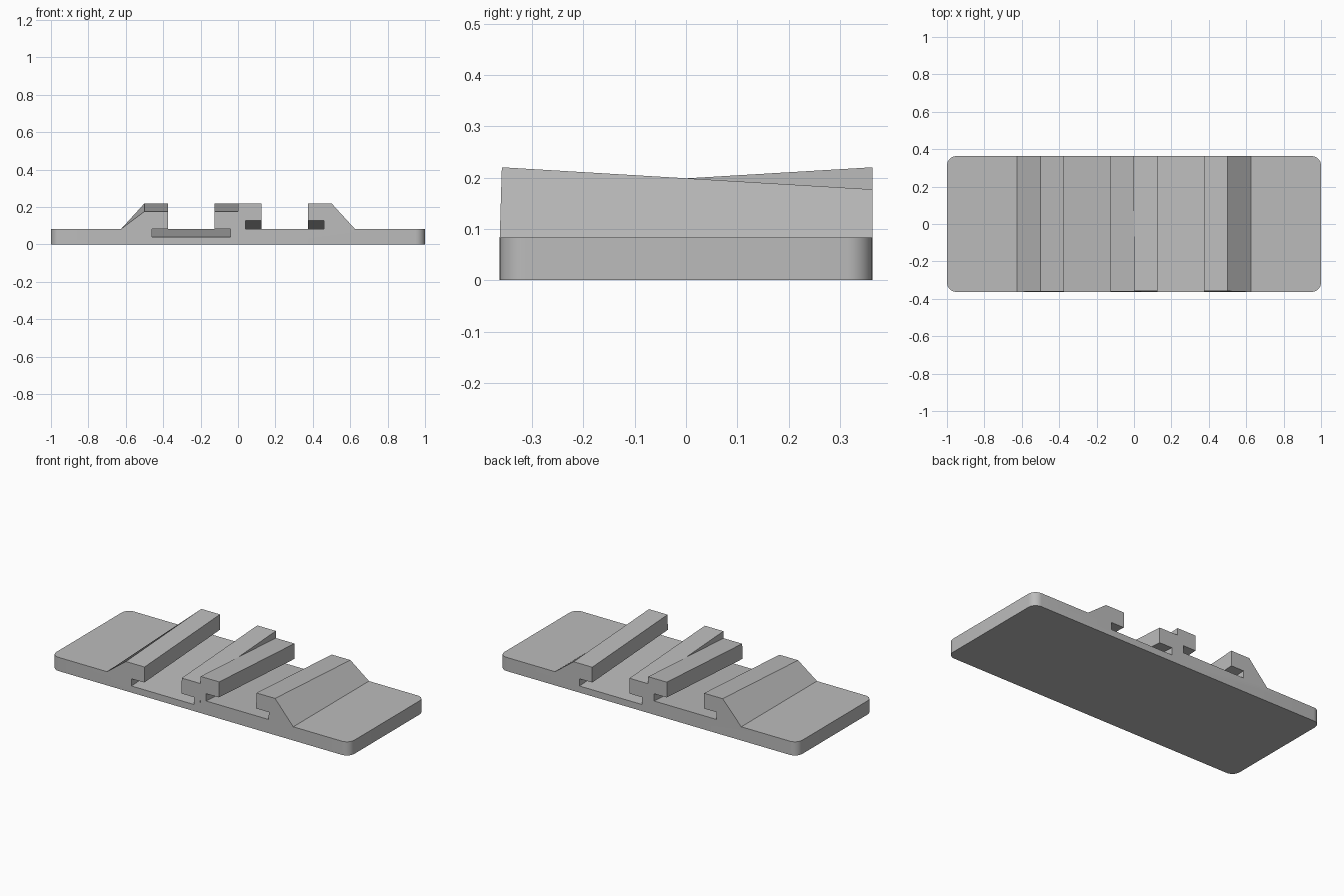
import bpy, bmesh, math

cube = bpy.data.objects.get("Cube")
if cube:
    bpy.data.objects.remove(cube, do_unlink=True)

grey = bpy.data.materials.new("plain grey")
grey.use_nodes = True
colour = (0.5, 0.5, 0.5, 1)
grey.diffuse_color = colour
grey.node_tree.nodes["Principled BSDF"].inputs["Base Color"].default_value = colour

HALF_DEPTH, BASE, LIP, TOP, DROP = 0.363, 0.083, 0.127, 0.22, 0.043

# Cross-section of one half: base, ramped lip, undercut slot, half of the centre rail
level = [(0, 0), (1, 0), (1, BASE), (0.625, BASE)]
sloped = [(0.5, TOP), (0.375, TOP), (0.375, LIP), (0.46, LIP), (0.46, BASE),
          (0.04, BASE), (0.04, LIP), (0.125, LIP), (0.125, TOP), (0, TOP)]


def half_body(name, side):
    """Loft the section so that the rail and slot sink towards one end."""
    bm = bmesh.new()
    rings = []
    for end in (-1, 1):
        drop = DROP if end == side else 0
        ring = [bm.verts.new((side * x, end * HALF_DEPTH, z)) for x, z in level]
        for x, z in sloped:
            lean = 0.03 * max(z - drop - BASE, 0) if end < 0 else 0
            ring.append(bm.verts.new((side * x, end * HALF_DEPTH + lean, z - drop)))
        rings.append(ring)
        bm.faces.new(ring)
    front, back = rings
    n = len(front)
    for i in range(n):
        j = (i + 1) % n
        bm.faces.new((front[i], front[j], back[j], back[i]))

    # Rounded outer corners of the base
    corners = [e for e in bm.edges
               if all(abs(v.co.x) > 0.99 for v in e.verts)
               and abs(e.verts[0].co.y - e.verts[1].co.y) < 0.01]
    bmesh.ops.bevel(bm, geom=corners, offset=0.05, segments=8,
                    profile=0.5, affect='EDGES')
    bmesh.ops.recalc_face_normals(bm, faces=bm.faces)
    mesh = bpy.data.meshes.new(name)
    bm.to_mesh(mesh)
    bm.free()
    mesh.materials.append(grey)
    obj = bpy.data.objects.new(name, mesh)
    bpy.context.collection.objects.link(obj)
    return obj


left = half_body("left_rail_base", 1)
right = half_body("right_rail_base", -1)

# Keep edges sharp while the rounded corners stay smooth
bpy.ops.object.select_all(action='DESELECT')
for obj in (left, right):
    obj.select_set(True)
bpy.context.view_layer.objects.active = left
bpy.ops.object.shade_smooth_by_angle(angle=math.radians(30))
